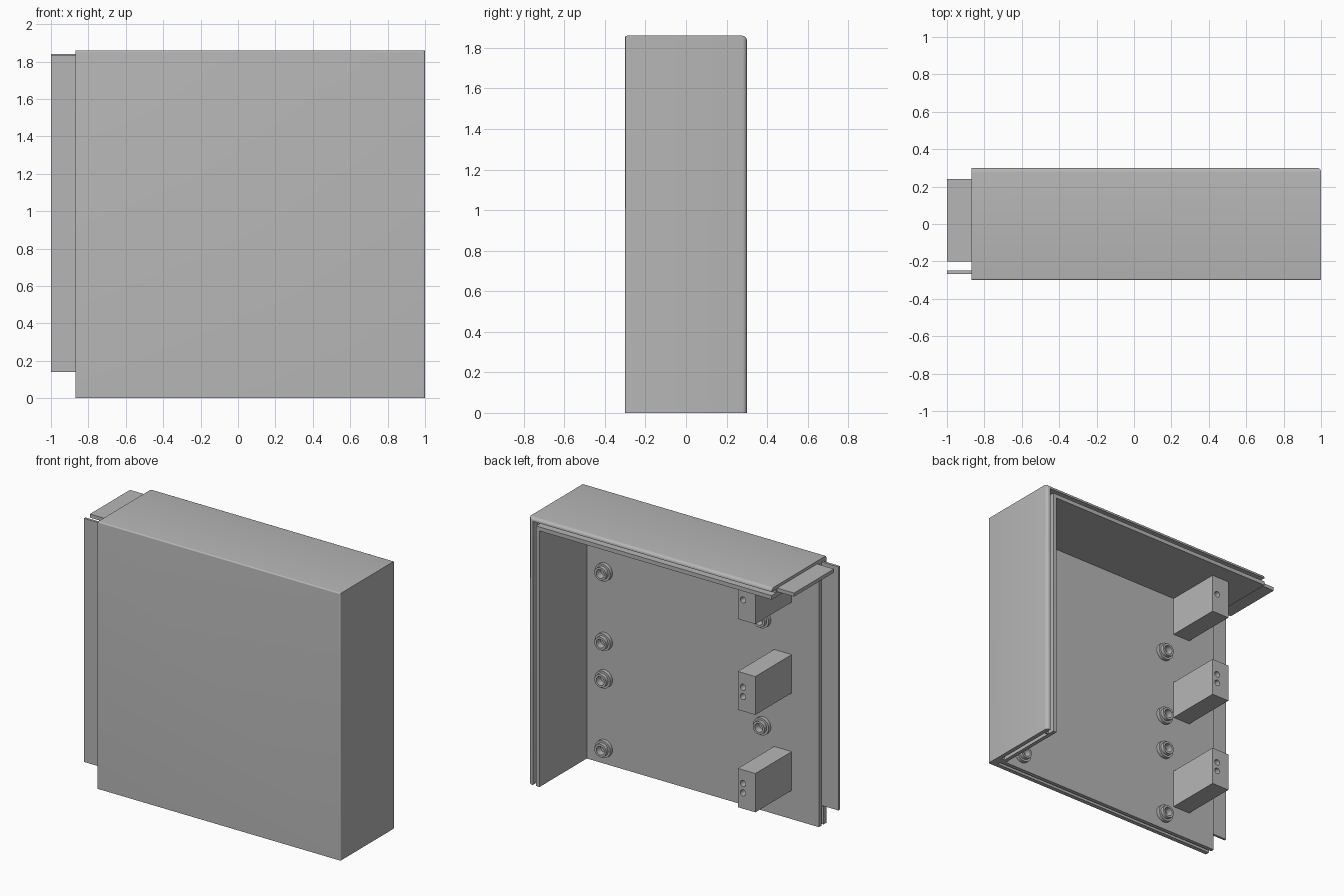
import bpy, bmesh
from mathutils import Matrix, Vector

if "Cube" in bpy.data.objects:
    bpy.data.objects.remove(bpy.data.objects["Cube"])

grey = bpy.data.materials.new("plain_grey")
grey.use_nodes = True
COLOR = (0.47, 0.47, 0.47, 1)
grey.diffuse_color = COLOR
grey.node_tree.nodes["Principled BSDF"].inputs["Base Color"].default_value = COLOR


def finish(bm, name):
    bmesh.ops.recalc_face_normals(bm, faces=bm.faces)
    mesh = bpy.data.meshes.new(name)
    bm.to_mesh(mesh)
    bm.free()
    mesh.materials.append(grey)
    obj = bpy.data.objects.new(name, mesh)
    bpy.context.collection.objects.link(obj)
    return obj


def box_bm(lo, hi):
    bm = bmesh.new()
    bmesh.ops.create_cube(bm, size=1)
    lo, hi = Vector(lo), Vector(hi)
    for v in bm.verts:
        v.co = (lo + hi) / 2 + v.co * (hi - lo)
    return bm


def box(name, lo, hi):
    return finish(box_bm(lo, hi), name)


def rod(name, x, z, y0, y1, radius):
    """Cylinder running along y."""
    bm = bmesh.new()
    mat = Matrix.Translation((x, (y0 + y1) / 2, z)) @ Matrix.Rotation(1.5707963, 4, 'X')
    bmesh.ops.create_cone(bm, cap_ends=True, segments=24, radius1=radius,
                          radius2=radius, depth=y1 - y0, matrix=mat)
    return finish(bm, name)


def cut(obj, cutter):
    """Subtract the cutter from the part, then drop the cutter."""
    mod = obj.modifiers.new("cut", 'BOOLEAN')
    mod.operation, mod.solver, mod.object = 'DIFFERENCE', 'EXACT', cutter
    deps = bpy.context.evaluated_depsgraph_get()
    mesh = bpy.data.meshes.new_from_object(obj.evaluated_get(deps))
    obj.modifiers.clear()
    obj.data = mesh
    bpy.data.objects.remove(cutter)


def smooth(obj):
    bpy.ops.object.select_all(action='DESELECT')
    obj.select_set(True)
    bpy.context.view_layer.objects.active = obj
    bpy.ops.object.shade_smooth_by_angle(angle=0.6)


# Main dimensions
LEFT, RIGHT, FRONT, BACK, TOP = -0.87, 1.0, -0.3, 0.3, 1.86
IN_X, IN_Y, IN_Z = 0.918, -0.22, 1.782

# Shell: front, side and top walls, with rounded outer edges
bm = box_bm((LEFT, FRONT, 0), (RIGHT, BACK, TOP))


def outer_edges(y):
    return [e for e in bm.edges if all(abs(v.co.y - y) < 1e-4 for v in e.verts)
            and (all(v.co.x > 0.9 for v in e.verts) or all(v.co.z > 1.8 for v in e.verts))]


for y, radius in ((BACK, 0.022), (FRONT, 0.009)):
    bmesh.ops.bevel(bm, geom=outer_edges(y), offset=radius, segments=5,
                    profile=0.5, affect='EDGES', clamp_overlap=True)
shell = finish(bm, "shell")
cut(shell, box("cavity", (-2, IN_Y, -1), (IN_X, 1, IN_Z)))

# Grooves along the open back and bottom edges
cut(shell, box("bottom_front_groove", (-2, -0.27, -1), (0.945, -0.247, 0.13)))
cut(shell, box("bottom_side_groove", (0.945, -0.2, -1), (0.97, 0.24, 0.13)))
cut(shell, box("back_side_groove", (0.945, 0.25, -1), (0.97, 1, 1.81)))
cut(shell, box("back_top_groove", (-2, 0.25, 1.81), (0.97, 1, 1.835)))
smooth(shell)

# Tongues along the open left end
box("front_tongue", (-1, -0.266, 0.14), (LEFT + 0.01, -0.249, 1.835))
box("top_tongue", (-1, -0.2, 1.815), (LEFT + 0.01, 0.24, 1.84))

# Stepped screw bosses on the inner front wall
for x in (-0.44, 0.78):
    for z in (0.11, 0.595, 0.855, 1.34):
        for part, radius, height in (("boss_base", 0.06, 0.025), ("boss_collar", 0.045, 0.05)):
            boss = rod(part, x, z, IN_Y - 0.005, IN_Y + height, radius)
            cut(boss, rod("bore", x, z, IN_Y + 0.002, 1, 0.03))
            smooth(boss)

# Mounting blocks with screw holes in their ends
for bottom, top, holes in ((0.2, 0.47, (0.31, 0.375)), (0.878, 1.145, (0.98, 1.045)),
                           (1.51, IN_Z + 0.005, (1.653,))):
    block = box("mounting_block", (-0.66, IN_Y - 0.005, bottom), (-0.525, 0.18, top))
    for z in holes:
        cut(block, rod("screw_hole", -0.565, z, 0.06, 0.4, 0.021))
    smooth(block)
